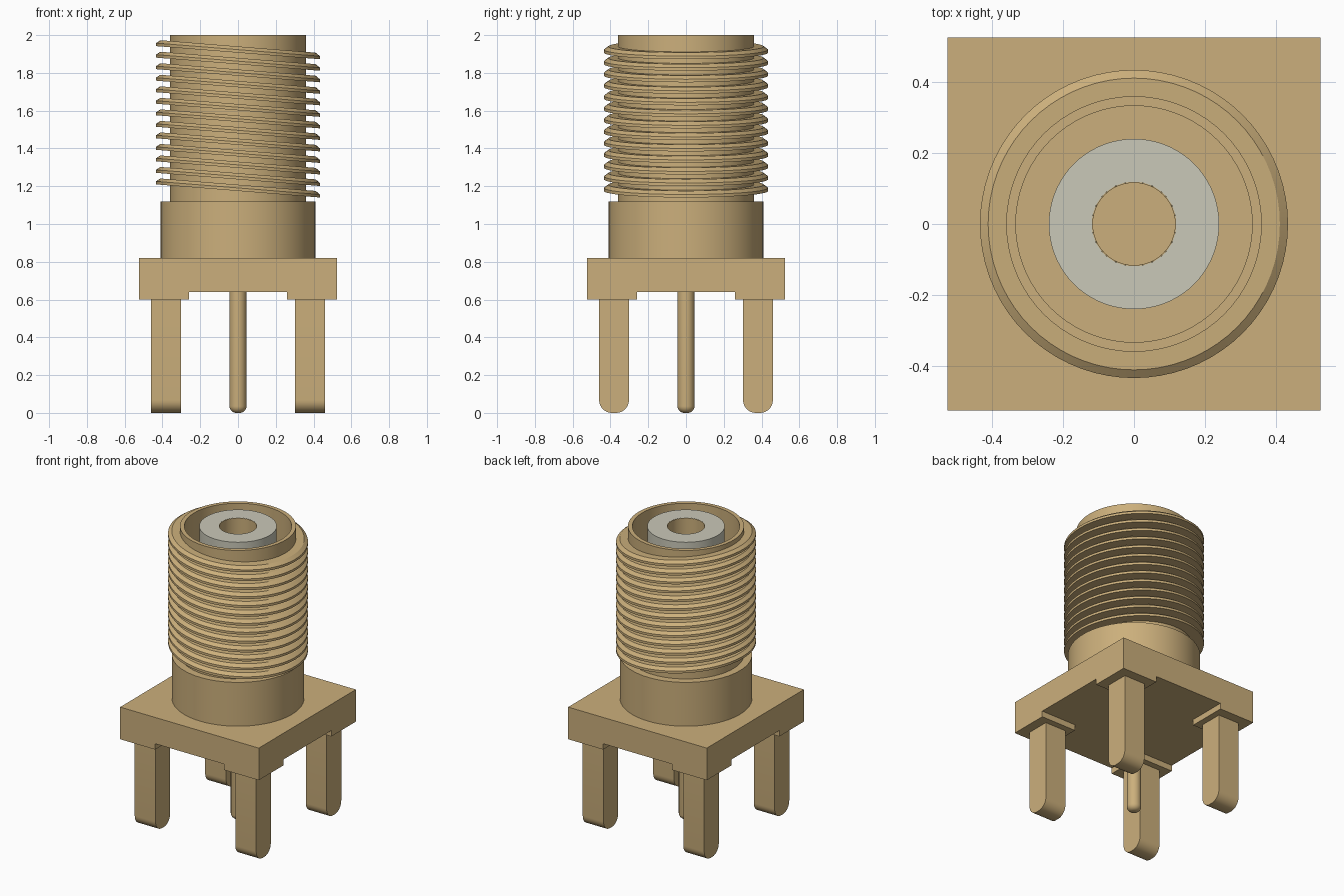
import bpy, bmesh, math
from mathutils import Matrix

if "Cube" in bpy.data.objects:
    bpy.data.objects.remove(bpy.data.objects["Cube"], do_unlink=True)


def make_material(name, rgb):
    mat = bpy.data.materials.new(name)
    mat.use_nodes = True
    color = (*rgb, 1.0)
    mat.diffuse_color = color
    mat.node_tree.nodes["Principled BSDF"].inputs["Base Color"].default_value = color
    return mat


GOLD = make_material("gold plating", (0.60, 0.43, 0.20))
PLASTIC = make_material("pale grey plastic", (0.59, 0.58, 0.48))


def finish(name, bm, mat, smooth=True):
    bmesh.ops.recalc_face_normals(bm, faces=bm.faces)
    mesh = bpy.data.meshes.new(name)
    bm.to_mesh(mesh)
    bm.free()
    mesh.materials.append(mat)
    obj = bpy.data.objects.new(name, mesh)
    bpy.context.collection.objects.link(obj)
    if smooth:
        bpy.ops.object.select_all(action='DESELECT')
        obj.select_set(True)
        bpy.context.view_layer.objects.active = obj
        bpy.ops.object.shade_smooth_by_angle(angle=math.radians(30))
    return obj


def lathe(name, profile, mat, closed=False, steps=72, shear=0.0):
    """Turn an (r, z) profile around z; shear tilts it along x."""
    bm = bmesh.new()
    verts = [bm.verts.new((r, 0, z)) for r, z in profile]
    pairs = list(zip(verts, verts[1:])) + ([(verts[-1], verts[0])] if closed else [])
    edges = [bm.edges.new(p) for p in pairs]
    bmesh.ops.spin(bm, geom=verts + edges, cent=(0, 0, 0), axis=(0, 0, 1),
                   angle=math.tau, steps=steps)
    bmesh.ops.remove_doubles(bm, verts=bm.verts, dist=1e-5)
    for v in bm.verts:
        v.co.z += shear * v.co.x
    return finish(name, bm, mat)


def box(name, lo, hi, mat):
    bm = bmesh.new()
    size = [b - a for a, b in zip(lo, hi)]
    mid = [(a + b) / 2 for a, b in zip(lo, hi)]
    bmesh.ops.create_cube(bm, size=1, matrix=Matrix.Translation(mid) @ Matrix.Diagonal((*size, 1)))
    return finish(name, bm, mat, smooth=False)


def arc(cx, cz, r, a0, a1, n=8):
    return [(cx + r * math.cos(math.radians(a0 + (a1 - a0) * i / n)),
             cz + r * math.sin(math.radians(a0 + (a1 - a0) * i / n))) for i in range(n + 1)]


# Square base with corner standoffs
HALF = 0.525
box("base_plate", (-HALF, -HALF, 0.64), (HALF, HALF, 0.82), GOLD)

# Legs: rounded tongue outline in y-z, extruded along x
LEG_C, LEG_W, LEG_R = 0.381, 0.079, 0.068
for sx, side in ((-1, "right"), (1, "left")):
    for sy, end in ((-1, "front"), (1, "back")):
        xs, ys = sorted((sx * 0.26, sx * HALF)), sorted((sy * 0.26, sy * HALF))
        box(f"standoff_{end}_{side}", (xs[0], ys[0], 0.60), (xs[1], ys[1], 0.64), GOLD)

        yc, off = sy * LEG_C, LEG_W - LEG_R
        outline = ([(yc + LEG_W, 0.60), (yc - LEG_W, 0.60)]
                   + arc(yc - off, LEG_R, LEG_R, 180, 270)
                   + arc(yc + off, LEG_R, LEG_R, 270, 360))
        bm = bmesh.new()
        face = bm.faces.new([bm.verts.new((sx * LEG_C - LEG_W, y, z)) for y, z in outline])
        ext = bmesh.ops.extrude_face_region(bm, geom=[face])
        bmesh.ops.translate(bm, vec=(2 * LEG_W, 0, 0),
                            verts=[g for g in ext["geom"] if isinstance(g, bmesh.types.BMVert)])
        finish(f"leg_{end}_{side}", bm, GOLD)

# Centre pin with rounded tip
lathe("centre_pin", [(0, 0)] + arc(0.009, 0.036, 0.036, 270, 360) + [(0.045, 0.64)],
      GOLD, steps=32)

# Collar and hollow barrel
lathe("collar", [(0, 0.82), (0.41, 0.82), (0.41, 1.12), (0, 1.12)], GOLD)
lathe("barrel", [(0.36, 1.12), (0.36, 2.0), (0.333, 2.0), (0.333, 1.3), (0, 1.3)], GOLD)

# Thread: one tilted ridge, repeated upwards
thread = lathe("thread", [(0.35, 1.175), (0.434, 1.175), (0.434, 1.191), (0.411, 1.208), (0.35, 1.208)],
               GOLD, closed=True, shear=-0.08)
array = thread.modifiers.new("ridges", 'ARRAY')
array.count = 13
array.use_relative_offset = False
array.use_constant_offset = True
array.constant_offset_displace = (0, 0, 0.061)

# Insulator sleeve with a plated socket inside
lathe("insulator", [(0.24, 1.3), (0.24, 2.0), (0.119, 2.0), (0.119, 1.3)], PLASTIC, closed=True)
lathe("socket", [(0, 1.5), (0.116, 1.5), (0.116, 1.999), (0.119, 1.999), (0.119, 1.45), (0, 1.45)],
      GOLD, steps=48)
